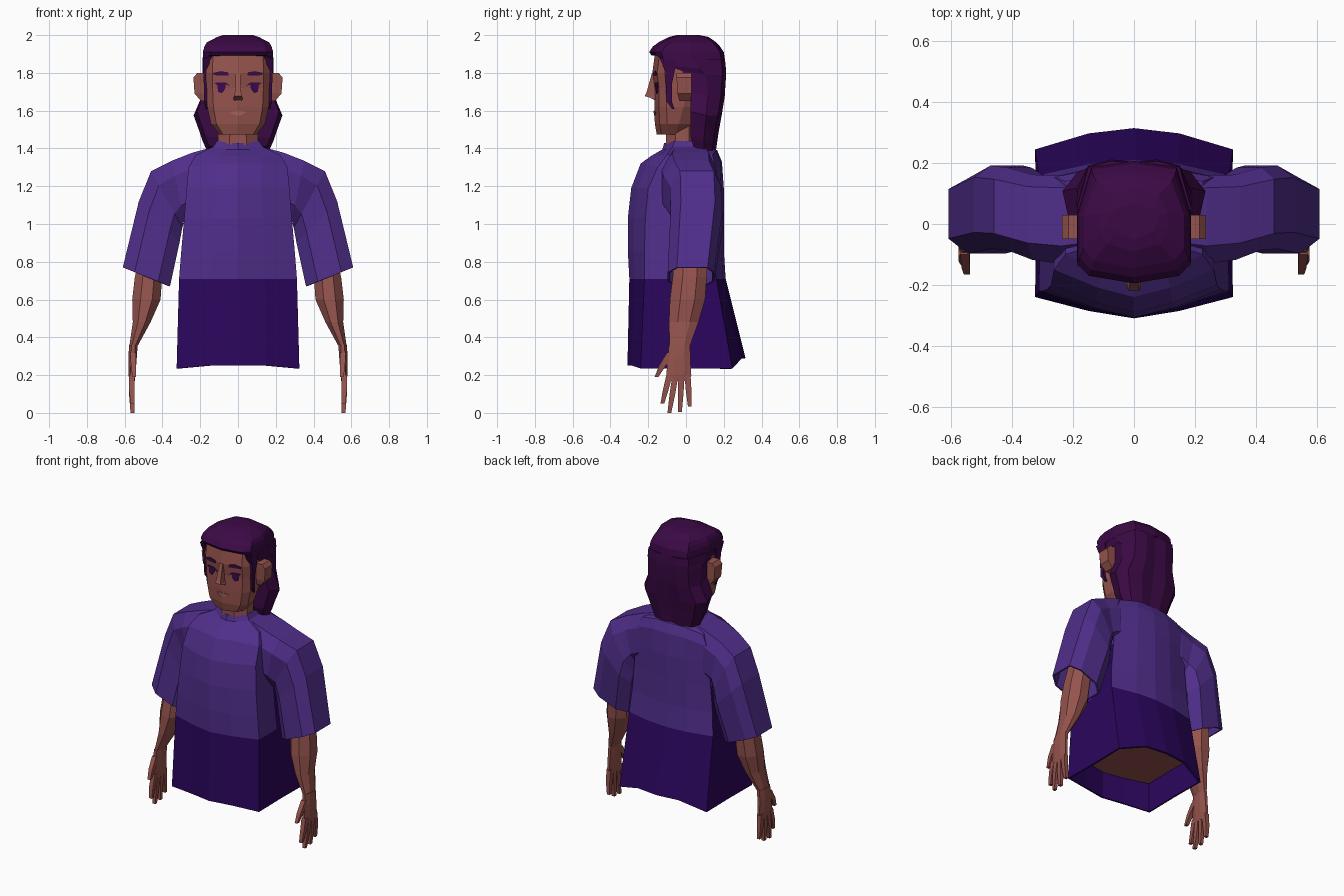
import bpy, bmesh, math


def colour(name, r, g, b):
    lin = lambda c: (c / 255 / 12.92) if c < 11 else ((c / 255 + 0.055) / 1.055) ** 2.4
    m = bpy.data.materials.new(name)
    m.diffuse_color = (lin(r), lin(g), lin(b), 1)
    return m


SKIN = colour("skin", 149, 83, 77)
SHIRT = colour("shirt_purple", 80, 46, 139)
DARK = colour("dark_purple", 43, 6, 93)
HAIR = colour("hair_plum", 59, 9, 69)
EYE = colour("eye_purple", 58, 8, 80)
LIP = colour("lip", 164, 98, 92)


def finish(name, bm, mats, mirror=False, thick=0.0):
    bmesh.ops.recalc_face_normals(bm, faces=bm.faces)
    me = bpy.data.meshes.new(name)
    bm.to_mesh(me)
    bm.free()
    ob = bpy.data.objects.new(name, me)
    bpy.context.collection.objects.link(ob)
    for m in mats:
        me.materials.append(m)
    if thick:
        s = ob.modifiers.new("thickness", 'SOLIDIFY')
        s.thickness, s.offset = thick, -1
    if mirror:
        ob.modifiers.new("mirror", 'MIRROR').use_mirror_merge = False
    return ob


def loft(name, rings, mat, caps=True, rule=None, mats=None, **kw):
    """Skin a list of equal-length point rings into one flat-faced surface."""
    bm = bmesh.new()
    vs = [[bm.verts.new(p) for p in r] for r in rings]
    n = len(rings[0])
    for a, b in zip(vs, vs[1:]):
        for i in range(n):
            j = (i + 1) % n
            bm.faces.new((a[i], a[j], b[j], b[i]))
    if caps:
        bm.faces.new(vs[0])
        bm.faces.new(vs[-1])
    bm.normal_update()
    if rule:
        for f in bm.faces:
            f.material_index = rule(f)
    return finish(name, bm, mats or [mat], **kw)


def sym(half):
    """Close a half outline (front centre to back centre) across x = 0."""
    return half + [(-x, y, z) for x, y, z in half[-2:0:-1]]


def limb(rings, sides=8):
    """Horizontal polygon rings from (z, cx, cy, half_x, half_y)."""
    k = 1 / math.cos(math.pi / sides)
    ang = [2 * math.pi * (i + 0.5) / sides for i in range(sides)]
    return [[(cx + k * hx * math.cos(a), cy + k * hy * math.sin(a), z) for a in ang]
            for z, cx, cy, hx, hy in rings]


# Shirt body: (z front, z corner, z back, half width, front, front corner, back, back corner)
def torso_ring(zf, zc, zb, w, f, fc, b, bc):
    return sym([(0, f, zf), (w * .46, f * .65 + fc * .35, zf), (w, fc, zc), (w * .99, (fc + bc) / 2, zc),
                (w, bc, zc), (w * .46, b * .75 + bc * .25, zb), (0, b, zb)])


def shirt_rule(f):
    """Dark below the waist and up the rear half of each side."""
    c = f.calc_center_median()
    return 1 if c.z < .71 or (abs(f.normal.x) > .9 and c.z < 1.1 and c.y > 0) else 0


loft("shirt_body", [torso_ring(*r) for r in [
    (.25, .235, .29, .325, -.31, -.24, .315, .245),
    (.71, .71, .71, .312, -.30, -.22, .21, .16),
    (.86, .86, .86, .30, -.308, -.22, .20, .145),
    (1.03, 1.03, 1.03, .285, -.308, -.215, .20, .145),
    (1.19, 1.19, 1.19, .272, -.29, -.20, .20, .15),
    (1.32, 1.30, 1.33, .262, -.24, -.15, .19, .155),
    (1.36, 1.365, 1.39, .225, -.185, -.10, .165, .14),
    (1.395, 1.41, 1.42, .13, -.125, -.07, .08, .06),
    (1.43, 1.44, 1.45, .112, -.115, -.06, .07, .05)]],
    None, caps=False, rule=shirt_rule, mats=[SHIRT, DARK], thick=.012)

# Body hidden inside the shirt, seen from below
loft("inner_body", [torso_ring(*r) for r in [
    (.42, .42, .42, .302, -.29, -.218, .258, .198),
    (.71, .71, .71, .292, -.28, -.20, .188, .14),
    (1.0, 1.0, 1.0, .268, -.285, -.195, .178, .12),
    (1.15, 1.15, 1.15, .25, -.27, -.18, .17, .12)]], SKIN)


# Sleeves: (outer x, outer z, inner x, inner z, centre y, half depth)
def sleeve_ring(xo, zo, xi, zi, cy, d):
    uv = [(1, .72), (.5, 1), (-.5, 1), (-1, .6), (-1, -.6), (-.5, -1), (.5, -1), (1, -.6)]
    return [((xo + xi) / 2 + u * (xo - xi) / 2, cy + v * d, (zo + zi) / 2 + u * (zo - zi) / 2)
            for u, v in uv]


loft("sleeve", [sleeve_ring(*r) for r in [
    (.14, 1.405, .2, 1.08, .015, .125),
    (.24, 1.378, .25, 1.04, .015, .145),
    (.35, 1.335, .285, 1.02, .022, .14),
    (.46, 1.28, .295, .98, .05, .135),
    (.525, 1.12, .31, .90, .055, .137),
    (.61, .77, .36, .67, .026, .123)]], SHIRT, caps=False, mirror=True, thick=.012)

# Forearms and hands
loft("forearm", limb([(1.0, .42, .03, .06, .08), (.72, .474, .02, .072, .09), (.6, .485, .008, .075, .093),
                      (.48, .51, -.012, .047, .078), (.355, .553, -.033, .022, .054)]), SKIN, mirror=True)
loft("palm", limb([(.36, .554, -.034, .023, .056), (.29, .558, -.037, .022, .06),
                   (.20, .561, -.038, .018, .066), (.17, .561, -.04, .015, .06)]), SKIN, mirror=True)
for nm, y0, y1, z1 in [("index_finger", -.088, -.125, .05), ("middle_finger", -.056, -.088, 0),
                       ("ring_finger", -.024, -.032, .005), ("little_finger", .008, .02, .035)]:
    ym, zm = y0 * .5 + y1 * .5, (.2 + z1) / 2
    loft(nm, limb([(.2, .561, y0, .015, .016), (zm, .563, ym, .014, .015),
                   (z1, .559, y1, .01, .010)], 4), SKIN, mirror=True)
loft("thumb", limb([(.32, .556, -.075, .015, .025), (.25, .553, -.125, .014, .018),
                    (.19, .549, -.156, .01, .010)], 4), SKIN, mirror=True)

# Neck
loft("neck", limb([(1.36, 0, -.02, .11, .085), (1.54, 0, -.02, .102, .085)]), SKIN)


# Head: (z, half width, front, back)
def head_ring(z, w, f, b):
    return sym([(0, f, z), (w * .8, f + .025, z), (w, f + .065, z), (w, (f + b) / 2 + .02, z),
                (w * .75, b - .02, z), (0, b, z)])


loft("head", [head_ring(*r) for r in [
    (1.475, .10, -.155, .0), (1.53, .143, -.165, .05), (1.62, .163, -.168, .10), (1.72, .168, -.168, .15),
    (1.80, .17, -.178, .17), (1.9, .165, -.165, .15), (1.95, .12, -.11, .11)]], SKIN)


# Nose and ears
def box_ring(z, x0, x1, y0, y1):
    return [(x0, y0, z), (x1, y0, z), (x1, y1, z), (x0, y1, z)]


loft("nose", [box_ring(*r) for r in [
    (1.80, -.012, .012, -.18, -.15), (1.70, -.016, .016, -.208, -.15),
    (1.677, -.02, .02, -.218, -.15), (1.668, -.024, .024, -.19, -.15),
    (1.655, -.022, .022, -.165, -.15)]], SKIN)
loft("ear", [box_ring(*r) for r in [
    (1.65, .15, .195, -.035, .025), (1.69, .15, .23, -.045, .03),
    (1.775, .15, .236, -.05, .03), (1.80, .15, .215, -.05, .03)]], SKIN, mirror=True)


# Thin face details laid on the front of the head
def plate(name, pts, front, mat, mirror=True):
    bm = bmesh.new()
    a, b = [[bm.verts.new((x, front + abs(x) * .185 + dy, z)) for x, z in pts] for dy in (-.004, .003)]
    bm.faces.new(a)
    bm.faces.new(b[::-1])
    for i in range(len(pts)):
        j = (i + 1) % len(pts)
        bm.faces.new((a[i], b[i], b[j], a[j]))
    finish(name, bm, [mat], mirror=mirror)


plate("eyelash", [(.04, 1.73), (.062, 1.738), (.112, 1.738), (.125, 1.745), (.115, 1.75), (.065, 1.75)], -.171, EYE)
plate("iris", [(.066, 1.74), (.068, 1.715), (.085, 1.692), (.105, 1.70), (.111, 1.74)], -.17, EYE)
plate("eyebrow", [(.05, 1.785), (.125, 1.788), (.134, 1.80), (.09, 1.809), (.052, 1.803)], -.178, HAIR)
plate("mouth", [(-.045, 1.592), (-.012, 1.6), (0, 1.596), (.012, 1.6), (.045, 1.592), (.015, 1.575),
                (-.015, 1.575)], -.168, LIP, mirror=False)

# Hair cap with fringe
cap = [head_ring(*r) for r in [
    (1.88, .187, -.182, .207), (1.91, .186, -.195, .20), (1.94, .178, -.175, .18), (1.962, .165, -.145, .16),
    (1.99, .11, -.09, .12), (2.0, .08, -.05, .07)]]
cap[0] = [(x, y, z + (.012 if abs(x) < .155 and y < 0 else -.015)) for x, y, z in cap[0]]
loft("hair_cap", cap, HAIR)


# Long hair behind the ears: (z, half width, front, back)
def mane_ring(z, w, f, b):
    return sym([(0, f, z + .02), (w * .92, f, z + .02), (w, f * .4 + b * .6 - .015, z),
                (w * .8, b - .02, z), (w * .4, b, z - .005), (0, b - .008, z)])


loft("long_hair", [mane_ring(*r) for r in [
    (1.87, .187, -.14, .207), (1.82, .189, -.11, .212), (1.79, .187, -.02, .212), (1.68, .19, .022, .205),
    (1.575, .235, .025, .188), (1.50, .208, .025, .174), (1.44, .188, .025, .165),
    (1.39, .165, .04, .158)]], HAIR)
loft("side_lock", [box_ring(*r) for r in [
    (1.88, .15, .186, -.14, -.05), (1.81, .15, .184, -.11, -.06), (1.74, .15, .181, -.107, -.075),
    (1.65, .15, .179, -.103, -.075), (1.61, .15, .172, -.075, -.062)]], HAIR, mirror=True)
